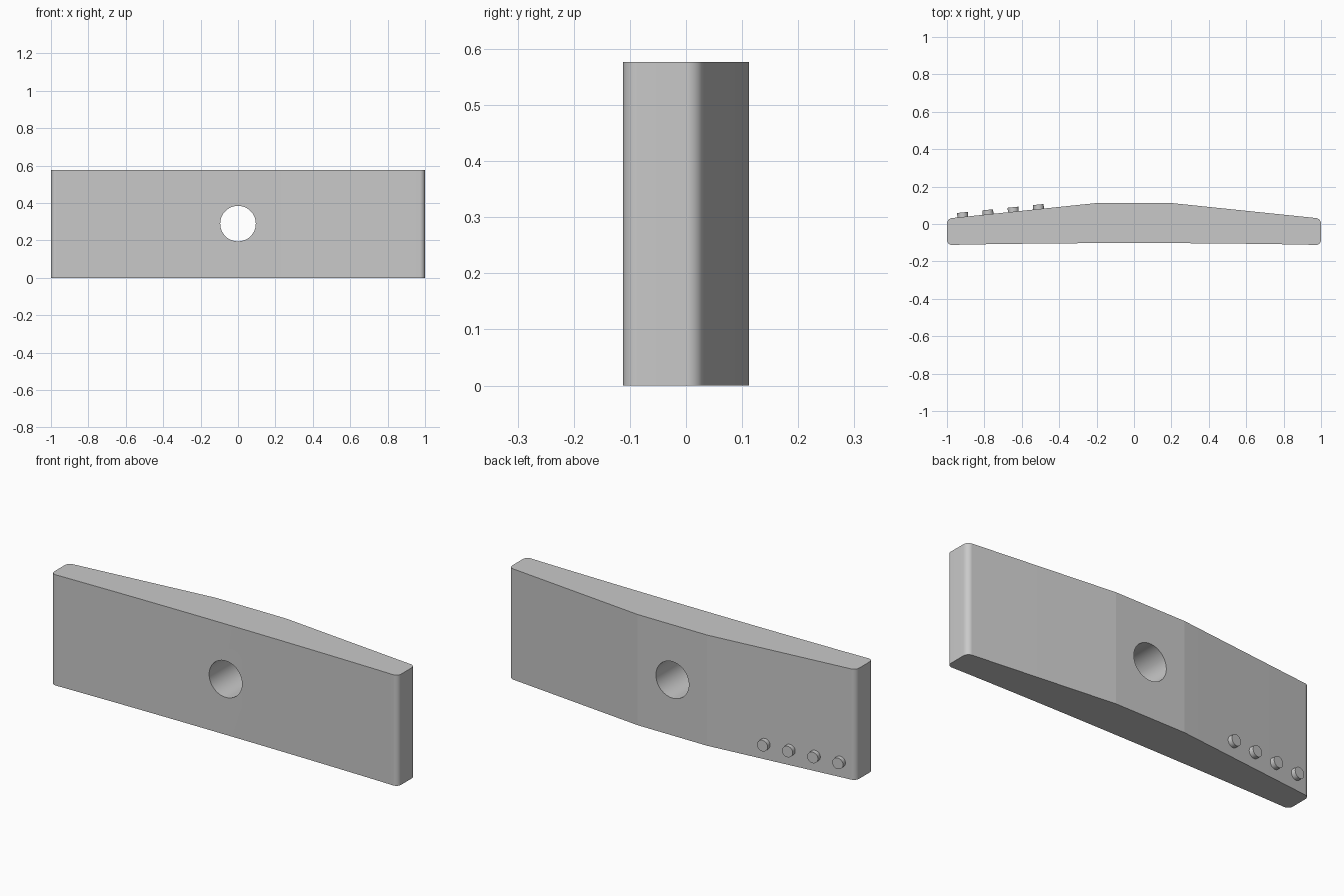
import bpy, bmesh, math
from mathutils import Vector, Matrix

if "Cube" in bpy.data.objects:
    bpy.data.objects.remove(bpy.data.objects["Cube"])

HEIGHT = 0.577
HOLE_Z = 0.29
SLOPE = 0.083 / 0.8          # fall of the back face towards each end
BACK_Y = 0.112

grey = bpy.data.materials.new("plain grey")
grey.use_nodes = True
colour = (0.584, 0.584, 0.584, 1)
grey.diffuse_color = colour
grey.node_tree.nodes["Principled BSDF"].inputs["Base Color"].default_value = colour


def make_object(name, bm):
    bmesh.ops.recalc_face_normals(bm, faces=bm.faces)
    mesh = bpy.data.meshes.new(name)
    bm.to_mesh(mesh)
    bm.free()
    mesh.materials.append(grey)
    obj = bpy.data.objects.new(name, mesh)
    bpy.context.collection.objects.link(obj)
    return obj


def smooth(obj, angle):
    bpy.ops.object.select_all(action='DESELECT')
    obj.select_set(True)
    bpy.context.view_layer.objects.active = obj
    bpy.ops.object.shade_smooth_by_angle(angle=math.radians(angle))


def back_y(x):
    return BACK_Y - SLOPE * max(0, abs(x) - 0.2)


def fillet(corner, before, after, radius, steps=24):
    """Points of a round corner between two straight edges."""
    c = Vector(corner)
    a = (Vector(before) - c).normalized()
    b = (Vector(after) - c).normalized()
    half = a.angle(b) / 2
    centre = c + (a + b).normalized() * radius / math.sin(half)
    reach = radius / math.tan(half)
    start = (c + a * reach - centre).normalized()
    end = (c + b * reach - centre).normalized()
    return [centre + start.slerp(end, i / steps) * radius for i in range(steps + 1)]


# Plan outline: faintly hollow front, rounded ends, back sloping from a flat middle
front_corner, back_corner = (1, -0.112), (1, back_y(1))
right_half = [Vector((x / 10, -0.102 - 0.01 * (x / 10) ** 2)) for x in range(1, 10)]
right_half += fillet(front_corner, (0, -0.112), back_corner, 0.027)
right_half += fillet(back_corner, front_corner, (0.2, BACK_Y), 0.03)
right_half.append(Vector((0.2, BACK_Y)))
outline = right_half + [Vector((-p.x, p.y)) for p in reversed(right_half)]

bm = bmesh.new()
base = bm.faces.new([bm.verts.new((p.x, p.y, 0)) for p in outline])
top = bmesh.ops.extrude_face_region(bm, geom=[base])["geom"]
bmesh.ops.translate(bm, vec=(0, 0, HEIGHT),
                    verts=[v for v in top if isinstance(v, bmesh.types.BMVert)])
plate = make_object("plate", bm)

# Round hole through the middle
bm = bmesh.new()
bmesh.ops.create_cone(bm, cap_ends=True, segments=96, radius1=0.095, radius2=0.095, depth=1,
                      matrix=Matrix.Translation((0, 0, HOLE_Z)) @ Matrix.Rotation(math.pi / 2, 4, 'X'))
cutter = make_object("hole_cutter", bm)
cut = plate.modifiers.new("hole", 'BOOLEAN')
cut.object = cutter
cut.operation = 'DIFFERENCE'
cut.solver = 'EXACT'
bpy.context.view_layer.objects.active = plate
bpy.ops.object.modifier_apply(modifier="hole")
bpy.data.objects.remove(cutter)
smooth(plate, 5)

# Row of studs standing square to the sloping back
normal = Vector((-SLOPE, 1, 0)).normalized()
turn = normal.to_track_quat('Z', 'Y').to_matrix().to_4x4()
for i in range(4):
    x = -0.915 + i * 0.135
    foot = Vector((x, back_y(x), 0.08))
    bm = bmesh.new()
    bmesh.ops.create_cone(bm, cap_ends=True, segments=32, radius1=0.029, radius2=0.029, depth=0.044,
                          matrix=Matrix.Translation(foot + normal * 0.002) @ turn)
    smooth(make_object(f"stud_{i + 1}", bm), 30)
